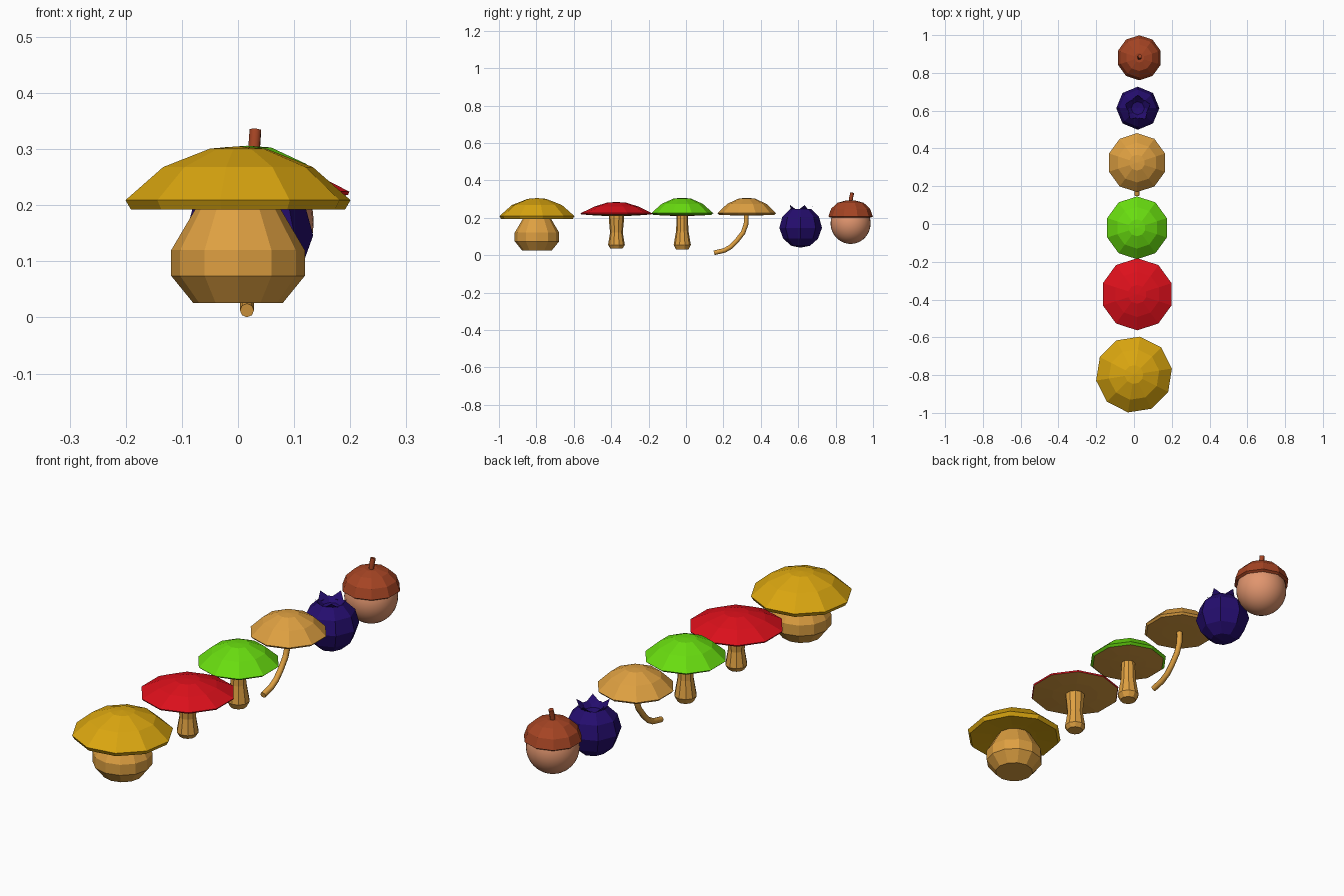
import bpy, bmesh
from math import cos, sin, pi, radians
from mathutils import Vector

if "Cube" in bpy.data.objects:
    bpy.data.objects.remove(bpy.data.objects["Cube"])


def mat(name, r, g, b):
    m = bpy.data.materials.new(name)
    m.diffuse_color = (r, g, b, 1)
    m.use_nodes = True
    m.node_tree.nodes["Principled BSDF"].inputs["Base Color"].default_value = m.diffuse_color
    return m


YELLOW = mat("yellow", 0.70, 0.38, 0.005)
RED = mat("red", 0.72, 0.005, 0.011)
GREEN = mat("green", 0.14, 0.72, 0.005)
TAN = mat("tan", 0.73, 0.35, 0.053)
BLUE = mat("dark_blue", 0.018, 0.004, 0.156)
BROWN = mat("brown", 0.376, 0.058, 0.017)
NUT = mat("nut", 0.75, 0.30, 0.156)


def finish(name, bm, material):
    bmesh.ops.recalc_face_normals(bm, faces=bm.faces)
    me = bpy.data.meshes.new(name)
    bm.to_mesh(me)
    bm.free()
    ob = bpy.data.objects.new(name, me)
    bpy.context.collection.objects.link(ob)
    me.materials.append(material)
    return ob


def lathe(name, profile, center, sides, material, rot=90, under=None, under_from=0):
    """Spin (radius, z) points; bands before index under_from use the under material."""
    bm = bmesh.new()
    rings = []
    for r, z in profile:
        if r == 0:
            rings.append([bm.verts.new((center[0], center[1], z))] * sides)
        else:
            rings.append([bm.verts.new((center[0] + r * cos(radians(rot) + 2 * pi * i / sides),
                                        center[1] + r * sin(radians(rot) + 2 * pi * i / sides), z))
                          for i in range(sides)])
    for k in range(len(rings) - 1):
        for i in range(sides):
            j = (i + 1) % sides
            quad = [rings[k][i], rings[k][j], rings[k + 1][j], rings[k + 1][i]]
            f = bm.faces.new(list(dict.fromkeys(quad)))
            f.material_index = 1 if under and k < under_from else 0
    ob = finish(name, bm, material)
    if under:
        ob.data.materials.append(under)
    return ob


def tube(name, points, radius, material):
    cu = bpy.data.curves.new(name, 'CURVE')
    cu.dimensions = '3D'
    cu.bevel_depth = radius
    cu.bevel_resolution = 2
    cu.use_fill_caps = True
    sp = cu.splines.new('POLY')
    sp.points.add(len(points) - 1)
    for p, co in zip(sp.points, points):
        p.co = (*co, 1)
    cu.materials.append(material)
    ob = bpy.data.objects.new(name, cu)
    bpy.context.collection.objects.link(ob)
    bpy.ops.object.select_all(action='DESELECT')
    ob.select_set(True)
    bpy.context.view_layer.objects.active = ob
    bpy.ops.object.convert(target='MESH')
    bpy.context.object.data.shade_flat()


# Fat yellow mushroom
c = (0, -0.797)
lathe("yellow_cap", [(0, 0.205), (0.10, 0.2), (0.193, 0.192), (0.203, 0.209), (0.135, 0.268),
                     (0.05, 0.301), (0, 0.305)], c, 10, YELLOW, rot=81)
lathe("yellow_stem", [(0, 0.026), (0.08, 0.026), (0.119, 0.074), (0.119, 0.12), (0.072, 0.2),
                      (0, 0.205)], c, 12, TAN)

# Slim mushrooms with a flared foot
c = (0.017, -0.372)
lathe("red_cap", [(0, 0.209), (0.10, 0.211), (0.188, 0.218), (0.191, 0.224), (0.12, 0.259),
                  (0.05, 0.281), (0, 0.284)], c, 10, RED, under=TAN, under_from=2)
lathe("red_stem", [(0, 0.036), (0.033, 0.036), (0.045, 0.055), (0.034, 0.12), (0.041, 0.195),
                   (0.041, 0.214), (0, 0.214)], c, 10, TAN)
c = (0.016, -0.02)
lathe("green_cap", [(0, 0.209), (0.08, 0.211), (0.155, 0.215), (0.166, 0.224), (0.11, 0.274),
                    (0.045, 0.303), (0, 0.306)], c, 10, GREEN, under=TAN, under_from=2)
lathe("green_stem", [(0, 0.03), (0.033, 0.03), (0.046, 0.055), (0.033, 0.13), (0.03, 0.214),
                     (0, 0.214)], c, 10, TAN)

# Tan mushroom on a bent stem
c = (0.016, 0.325)
lathe("tan_cap", [(0, 0.213), (0.08, 0.213), (0.148, 0.215), (0.156, 0.224), (0.105, 0.274),
                  (0.042, 0.303), (0, 0.306)], c, 10, TAN)
tube("tan_stem", [(0.016, y, z) for y, z in [(0.322, 0.215), (0.321, 0.165), (0.305, 0.12),
     (0.27, 0.075), (0.24, 0.045), (0.205, 0.025), (0.15, 0.0125)]], 0.0125, TAN)

# Berry with a sunken, pointed crown
c = (0.02, 0.613)
lathe("berry", [(0, 0.04), (0.05, 0.05), (0.093, 0.088), (0.114, 0.146), (0.098, 0.205),
                (0.056, 0.246), (0.035, 0.225), (0, 0.22)], c, 8, BLUE)
bm = bmesh.new()
for i in range(5):
    a = radians(90) + 2 * pi * i / 5
    at = lambda r, ang, z: bm.verts.new((c[0] + r * cos(ang), c[1] + r * sin(ang), z))
    base = [at(0.054, a - pi / 5, 0.238), at(0.054, a + pi / 5, 0.238), at(0.044, a, 0.236)]
    tip = at(0.07, a, 0.268)
    bm.faces.new(base)
    for k in range(3):
        bm.faces.new((base[k], base[(k + 1) % 3], tip))
finish("berry_crown", bm, BLUE)

# Acorn: smooth nut, faceted cap, short stalk
c = (0.028, 0.88)
bm = bmesh.new()
bmesh.ops.create_uvsphere(bm, u_segments=32, v_segments=18, radius=1)
for v in bm.verts:
    v.co = Vector((c[0] + 0.107 * v.co.x, c[1] + 0.107 * v.co.y, 0.17 + 0.11 * v.co.z))
nut = finish("acorn_nut", bm, NUT)
nut.data.shade_smooth()
lathe("acorn_cap", [(0.098, 0.212), (0.108, 0.2), (0.119, 0.207), (0.104, 0.248), (0.07, 0.28),
                    (0.025, 0.292), (0, 0.29)], c, 10, BROWN)
tube("acorn_stalk", [(c[0], 0.88, 0.28), (c[0] + 0.001, 0.882, 0.305), (c[0] + 0.003, 0.889, 0.334)],
     0.011, BROWN)
